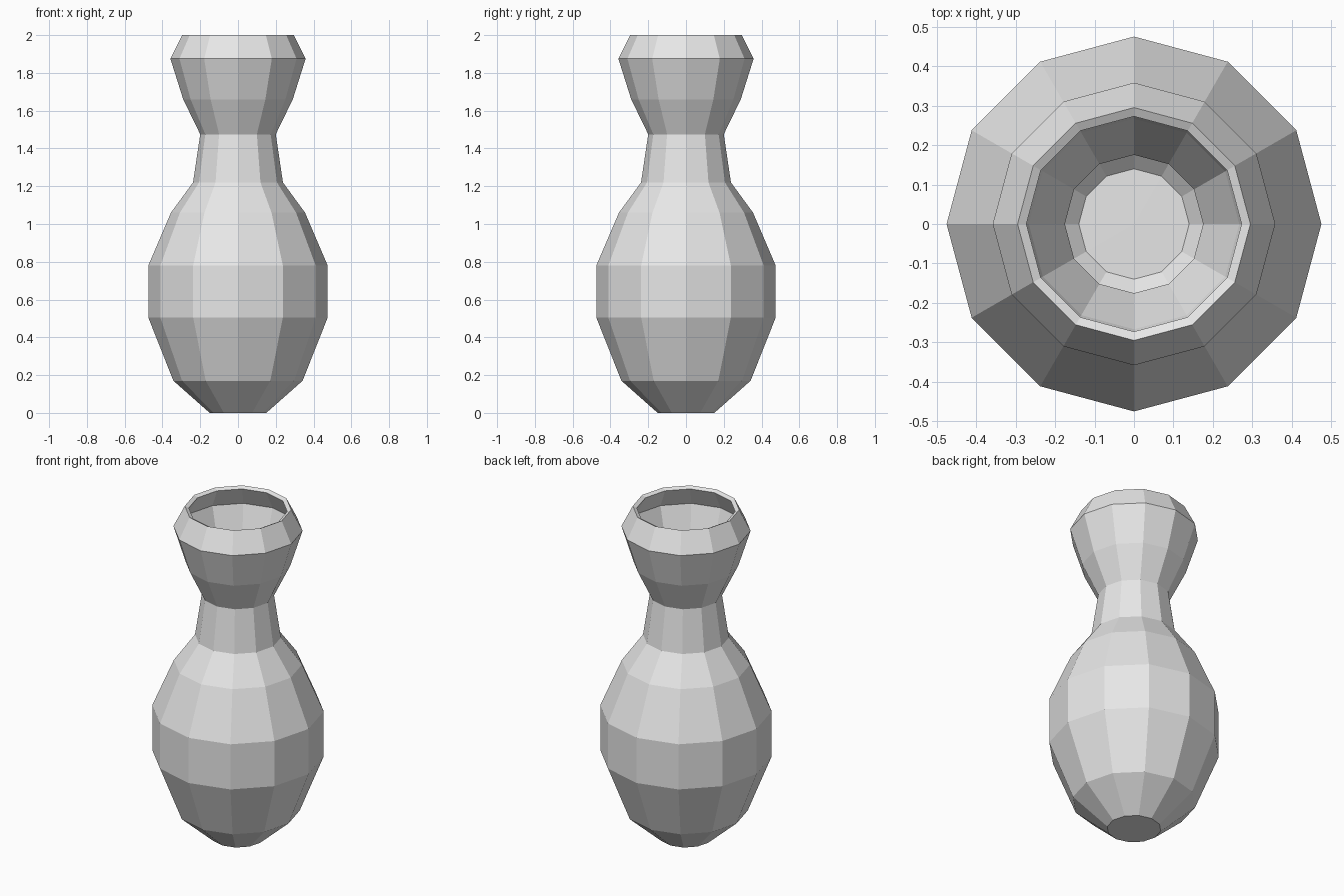
import bpy, bmesh, math

if "Cube" in bpy.data.objects:
    bpy.data.objects.remove(bpy.data.objects["Cube"])

SIDES = 12
# outer profile: radius, height
PROFILE = [(0.15, 0.0), (0.342, 0.17), (0.475, 0.505), (0.475, 0.78),
           (0.355, 1.06), (0.238, 1.22), (0.20, 1.475), (0.29, 1.66),
           (0.358, 1.875), (0.295, 2.0)]

bm = bmesh.new()
rings = [[bm.verts.new((r * math.cos(2 * math.pi * i / SIDES),
                        r * math.sin(2 * math.pi * i / SIDES), z))
          for i in range(SIDES)] for r, z in PROFILE]

# walls
for low, high in zip(rings, rings[1:]):
    for i in range(SIDES):
        j = (i + 1) % SIDES
        bm.faces.new((low[i], low[j], high[j], high[i]))

# base fan
centre = bm.verts.new((0, 0, 0))
for i in range(SIDES):
    bm.faces.new((centre, rings[0][(i + 1) % SIDES], rings[0][i]))

mesh = bpy.data.meshes.new("vase")
bm.to_mesh(mesh)
bm.free()
vase = bpy.data.objects.new("vase", mesh)
bpy.context.collection.objects.link(vase)

# hollow shell, thickened inwards
shell = vase.modifiers.new("wall_thickness", 'SOLIDIFY')
shell.thickness = 0.025
shell.offset = -1

clay = bpy.data.materials.new("light grey clay")
clay.diffuse_color = (0.8, 0.8, 0.8, 1)
clay.use_nodes = True
clay.node_tree.nodes["Principled BSDF"].inputs["Base Color"].default_value = clay.diffuse_color
mesh.materials.append(clay)
